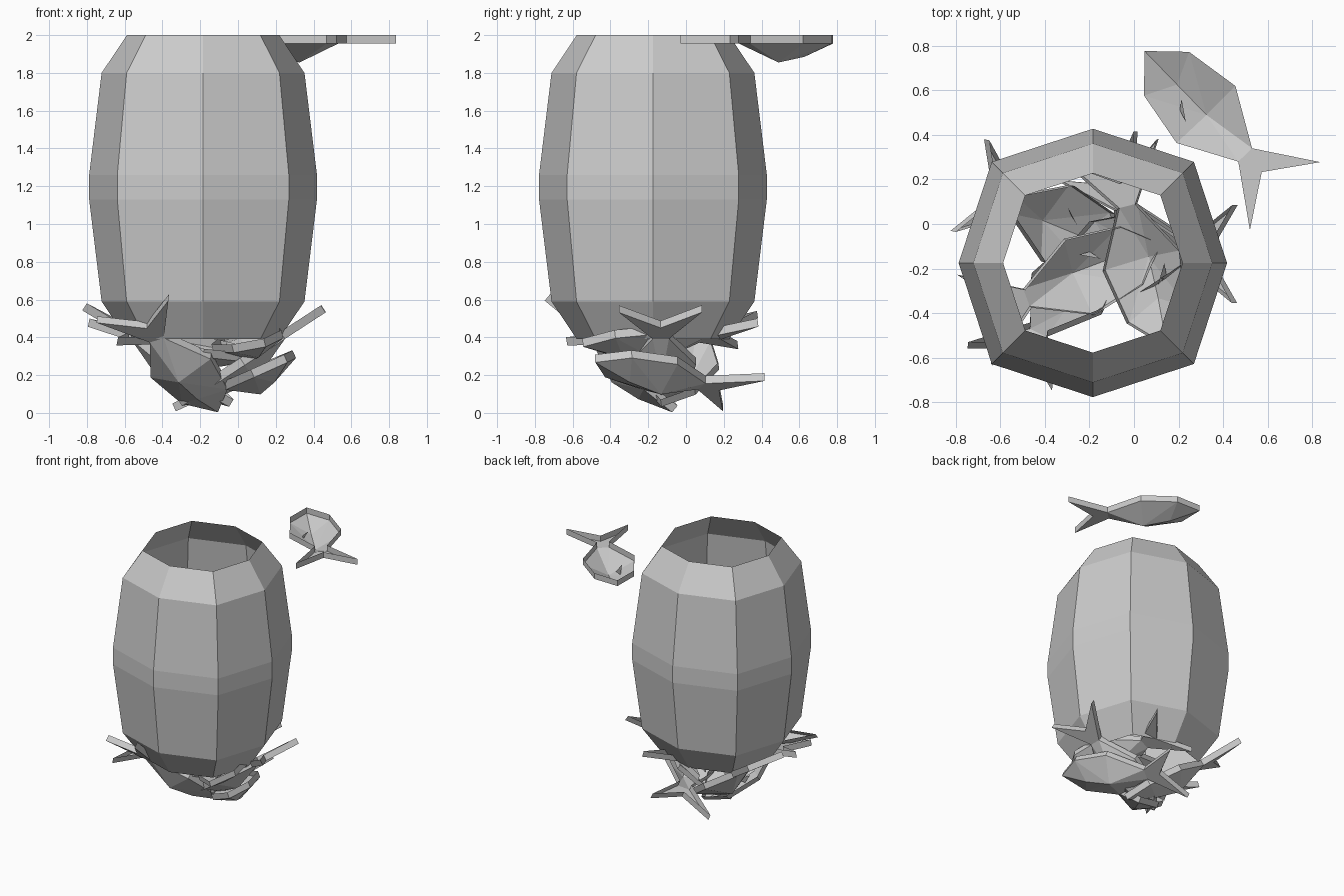
import bpy
from math import cos, sin, pi
from mathutils import Vector

if "Cube" in bpy.data.objects:
    bpy.data.objects.remove(bpy.data.objects["Cube"])


def mesh_object(name, verts, faces):
    me = bpy.data.meshes.new(name)
    me.from_pydata([tuple(v) for v in verts], [], faces)
    me.update()
    ob = bpy.data.objects.new(name, me)
    bpy.context.collection.objects.link(ob)
    return ob


# Barrel: open eight-sided shell, diagonal corners slightly wider
profile = [(0.403, 0.39), (0.537, 0.59), (0.603, 1.13), (0.603, 1.26), (0.537, 1.80), (0.403, 2.0)]
verts, faces = [], []
for r, z in profile:
    for i in range(8):
        k = r * (1.065 if i % 2 else 1.0)
        verts.append((-0.185 + k * cos(i * pi / 4), -0.175 + k * sin(i * pi / 4), z))
for j in range(len(profile) - 1):
    for i in range(8):
        n = (i + 1) % 8
        faces.append((j * 8 + i, j * 8 + n, j * 8 + 8 + n, j * 8 + 8 + i))
mesh_object("barrel", verts, faces)

# Fish: open half shell (flat rim, keel bulging to one side), placed by nose and two tail tips
HALF = [(0.142, 0.141), (0.397, 0.184), (0.65, 0.043), (0.908, 0.22)]
OUTLINE = [(0, 0)] + HALF + [(0.757, 0)] + [(u, -v) for u, v in reversed(HALF)]


def fish(name, nose, tip1, tip2):
    nose, tip1, tip2 = Vector(nose), Vector(tip1), Vector(tip2)
    mid = (tip1 + tip2) / 2
    u = (mid - nose).normalized()
    v = tip1 - tip2
    v = (v - u * v.dot(u)).normalized()
    w = u.cross(v)
    if w.z > 0:
        w, v = -w, -v
    origin = mid - u * 0.908

    def p(a, b, c):
        return origin + u * a + v * b + w * c

    verts = [p(a, b, 0) for a, b in OUTLINE] + [p(a, b, 0.045) for a, b in OUTLINE]
    # keel points
    verts += [p(0.21, 0, 0.115), p(0.40, 0, 0.145)]
    # rim wall
    faces = [(i, (i + 1) % 10, 10 + (i + 1) % 10, 10 + i) for i in range(10)]
    # both body sides and tail lobes
    for a, b, c, t in ((11, 12, 13, 14), (19, 18, 17, 16)):
        faces += [(10, a, 20), (a, b, 21), (a, 21, 20), (b, c, 21), (c, t, 15)]
    faces += [(13, 17, 21), (13, 15, 17)]
    # small fin inside the shell
    verts += [p(0.27, 0.03, 0.06), p(0.36, 0.09, 0.05), p(0.30, 0.07, 0.10)]
    faces.append((22, 23, 24))
    return mesh_object(name, verts, faces)


# Loose fish beside the barrel rim
fish("fish_top", (0.045, 0.78, 2.0), (0.84, 0.28, 2.0), (0.518, -0.03, 2.0))

# Pile of fish below the barrel
PILE = [
    ((-0.13, -0.08, 0.07), (-0.75, -0.54, 0.52), (-0.36, -0.71, 0.62)),
    ((0.20, -0.40, 0.29), (-0.37, 0.22, 0.04), (0.02, 0.39, 0.22)),
    ((-0.22, -0.13, 0.14), (0.44, 0.09, 0.57), (0.44, -0.36, 0.57)),
    ((-0.08, -0.11, 0.11), (-0.62, 0.37, 0.52), (-0.83, -0.03, 0.60)),
    ((0.10, -0.42, 0.40), (0.09, 0.40, 0.50), (-0.30, 0.25, 0.38)),
    ((0.10, -0.10, 0.33), (-0.80, -0.25, 0.50), (-0.62, -0.62, 0.40)),
]
for i, pts in enumerate(PILE):
    fish("fish_pile_%d" % (i + 1), *pts)
